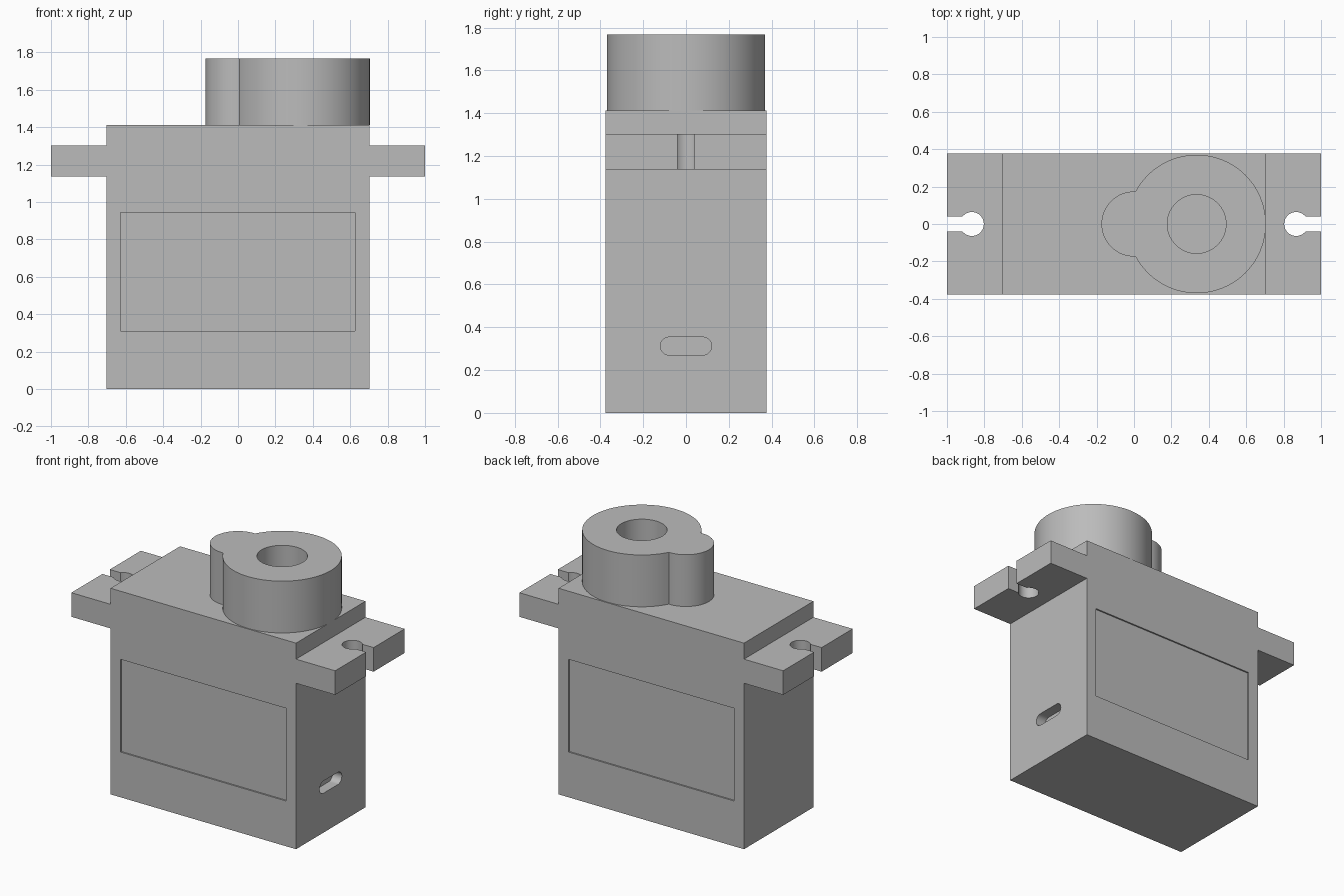
import bpy, bmesh
from math import cos, sin, pi, sqrt, atan2, radians
from mathutils import Vector

cube = bpy.data.objects.get("Cube")
if cube:
    bpy.data.objects.remove(cube, do_unlink=True)

grey = bpy.data.materials.new("plain grey")
grey.use_nodes = True
grey.diffuse_color = (0.5, 0.5, 0.5, 1)
grey.node_tree.nodes["Principled BSDF"].inputs["Base Color"].default_value = (0.5, 0.5, 0.5, 1)


def prism(name, outline, axis, start, end):
    """Extrude a 2D outline along x, y or z."""
    place = {"x": lambda u, v, w: (w, u, v),
             "y": lambda u, v, w: (u, w, v),
             "z": lambda u, v, w: (u, v, w)}[axis]
    bm = bmesh.new()
    face = bm.faces.new([bm.verts.new(place(u, v, start)) for u, v in outline])
    moved = bmesh.ops.extrude_face_region(bm, geom=[face])["geom"]
    bmesh.ops.translate(bm, vec=Vector(place(0, 0, end - start)),
                        verts=[g for g in moved if isinstance(g, bmesh.types.BMVert)])
    bmesh.ops.recalc_face_normals(bm, faces=bm.faces)
    mesh = bpy.data.meshes.new(name)
    bm.to_mesh(mesh)
    bm.free()
    mesh.materials.append(grey)
    obj = bpy.data.objects.new(name, mesh)
    bpy.context.collection.objects.link(obj)
    return obj


def arc(cx, cy, r, a, b, n):
    return [(cx + r * cos(a + (b - a) * i / n), cy + r * sin(a + (b - a) * i / n))
            for i in range(n + 1)]


def rect(x0, x1, y0, y1):
    return [(x0, y0), (x1, y0), (x1, y1), (x0, y1)]


def activate(obj):
    bpy.ops.object.select_all(action="DESELECT")
    obj.select_set(True)
    bpy.context.view_layer.objects.active = obj


def cut(obj, cutter):
    cutter.hide_render = True
    mod = obj.modifiers.new("cut", "BOOLEAN")
    mod.operation = "DIFFERENCE"
    mod.solver = "EXACT"
    mod.object = cutter
    activate(obj)
    bpy.ops.object.modifier_apply(modifier=mod.name)
    bpy.data.objects.remove(cutter, do_unlink=True)


# Case with mounting ears, one profile extruded front to back
W, D, TOP = 0.703, 0.376, 1.412
EAR_LOW, EAR_HIGH = 1.137, 1.302
half = [(W, 0), (W, EAR_LOW), (1, EAR_LOW), (1, EAR_HIGH), (W, EAR_HIGH), (W, TOP)]
case = prism("case", half + [(-x, z) for x, z in reversed(half)], "y", -D, D)

# Keyhole screw slots in the ears
HOLE_X, HOLE_R, NECK = 0.867, 0.064, 0.04
a = atan2(NECK, sqrt(HOLE_R ** 2 - NECK ** 2))
keyhole = arc(HOLE_X, 0, HOLE_R, a, 2 * pi - a, 40) + [(1.1, -NECK), (1.1, NECK)]
for side in (1, -1):
    cut(case, prism("keyhole_cutter", [(side * x, y) for x, y in keyhole], "z", 1.05, 1.38))

# Shallow label recesses on front and back
for side in (1, -1):
    cut(case, prism("label_cutter", rect(-0.628, 0.626, 0.31, 0.945), "y",
                    side * (D - 0.01), side * (D + 0.1)))

# Cable slot low on the side
r = 0.042
slot = arc(0.078, 0.312, r, -pi / 2, pi / 2, 16) + arc(-0.078, 0.312, r, pi / 2, 3 * pi / 2, 16)
cut(case, prism("cable_cutter", slot, "x", W - 0.07, W + 0.1))

# Output boss: large and small round joined in one outline, with a shaft bore
BIG_X, BIG_R, SMALL_R = 0.335, 0.37, 0.174
x = (BIG_X ** 2 + SMALL_R ** 2 - BIG_R ** 2) / (2 * BIG_X)
y = sqrt(SMALL_R ** 2 - x ** 2)
b, s = atan2(y, x - BIG_X), atan2(y, x)
outline = arc(BIG_X, 0, BIG_R, -b, b, 80) + arc(0, 0, SMALL_R, s, 2 * pi - s, 32)[1:-1]
boss = prism("output_boss", outline, "z", TOP, 1.767)
cut(boss, prism("bore_cutter", arc(BIG_X, 0, 0.157, 0, 2 * pi, 64)[:-1], "z", TOP - 0.1, 1.9))

for obj in (case, boss):
    activate(obj)
    bpy.ops.object.shade_smooth_by_angle(angle=radians(30))
